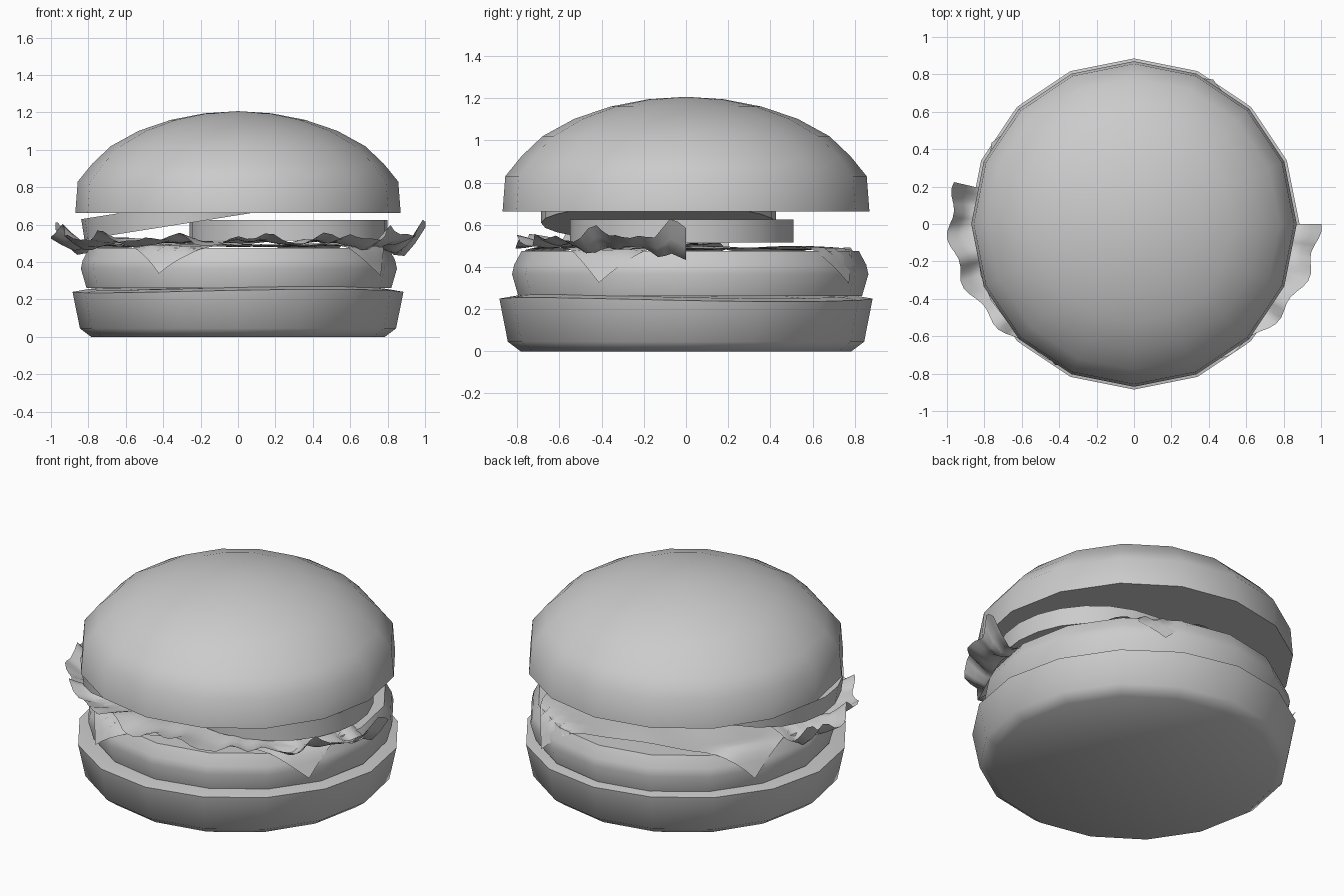
import bpy, bmesh, math
from math import sin, cos, pi, radians, hypot
from mathutils import Matrix

if "Cube" in bpy.data.objects:
    bpy.data.objects.remove(bpy.data.objects["Cube"])


def finish(name, bm, angle=50):
    bmesh.ops.recalc_face_normals(bm, faces=bm.faces)
    me = bpy.data.meshes.new(name)
    bm.to_mesh(me)
    bm.free()
    ob = bpy.data.objects.new(name, me)
    bpy.context.collection.objects.link(ob)
    bpy.ops.object.select_all(action='DESELECT')
    ob.select_set(True)
    bpy.context.view_layer.objects.active = ob
    bpy.ops.object.shade_smooth_by_angle(angle=radians(angle))
    return ob


def lathe(name, profile, sides=16, matrix=None, wobble=None, angle=60):
    """Spin (radius, z) points; a radius of 0 becomes a pole."""
    bm = bmesh.new()
    rings = []
    for r, z in profile:
        if r == 0:
            rings.append([bm.verts.new((0, 0, z))] * sides)
            continue
        ring = []
        for i in range(sides):
            a = 2 * pi * i / sides
            dz = wobble(r, z, a) if wobble else 0
            ring.append(bm.verts.new((r * cos(a), r * sin(a), z + dz)))
        rings.append(ring)
    for lo, hi in zip(rings, rings[1:]):
        for i in range(sides):
            j = (i + 1) % sides
            quad = list(dict.fromkeys((lo[i], lo[j], hi[j], hi[i])))
            bm.faces.new(quad)
    if matrix:
        bmesh.ops.transform(bm, matrix=matrix, verts=bm.verts)
    return finish(name, bm, angle)


def sheet(name, fn, nu, nv):
    """Open grid surface from fn(u, v), both 0..1."""
    bm = bmesh.new()
    g = [[bm.verts.new(fn(i / nu, j / nv)) for j in range(nv + 1)] for i in range(nu + 1)]
    for i in range(nu):
        for j in range(nv):
            bm.faces.new((g[i][j], g[i + 1][j], g[i + 1][j + 1], g[i][j + 1]))
    return finish(name, bm, 60)


# Bottom bun, with a slightly uneven cut face
def bun_wobble(r, z, a):
    return 0.01 * sin(2 * a + 3.6) if z > 0.2 else 0


lathe("bottom_bun", [(0, 0), (0.785, 0), (0.845, 0.045), (0.885, 0.245),
                     (0.80, 0.26), (0.45, 0.268), (0, 0.272)], wobble=bun_wobble)

# Patty
lathe("patty", [(0, 0.262), (0.815, 0.262), (0.845, 0.365), (0.835, 0.41), (0.80, 0.475), (0, 0.475)],
      matrix=Matrix.Translation((0.005, 0.02, 0)))


# Cheese slice: a turned square whose corners hang over the patty
def cheese(u, v):
    half, turn = 0.70, radians(16)
    x, y = half * (2 * u - 1), half * (2 * v - 1)
    x, y = x * cos(turn) - y * sin(turn), x * sin(turn) + y * cos(turn)
    r = hypot(x, y)
    z = 0.49 + 0.01 * sin(9 * x + 4 * y) * sin(7 * y - 2)
    if r > 0.8:
        over = r - 0.8
        s = (0.8 + 0.38 * over) / r
        x, y, z = x * s, y * s, z - 0.85 * over
    return x, y + 0.01, z


sheet("cheese_slice", cheese, 20, 20)


# Lettuce: ruffled crescent around the front, wildest at its two ends
def lettuce(u, v):
    t = radians(-196 + 196 * u)
    ends = abs(2 * u - 1) ** 1.5
    ruffle = 0.6 * sin(46 * u + 0.6) + 0.4 * sin(83 * u + 2.0) + 0.25 * sin(131 * u)
    k = 0.45 + 0.55 * v
    k += 0.02 * v * sin(64 * u + 1)
    x, y = 0.985 * k * cos(t), 0.80 * k * sin(t)
    z = 0.505 + v ** 2 * (0.035 + 0.01 * ends) * ruffle + 0.012 * v
    z += 0.006 * sin(30 * u + 9 * v)
    lip = max(0, (v - 0.8) / 0.2)
    z -= ends * 0.09 * max(0, sin(pi * min(1, max(0, (v - 0.55) / 0.45)))) * (0.6 + 0.4 * sin(40 * u))
    z += ends * 0.06 * lip
    return x, y, z


sheet("lettuce_leaf", lettuce, 72, 10)

# Tomato slices: one flat, one leaning on it
tomato = [(0, -0.055), (0.53, -0.055), (0.53, 0.055), (0, 0.055)]
lathe("tomato_slice_right", tomato, 24, Matrix.Translation((0.27, -0.02, 0.57)), angle=40)
lathe("tomato_slice_left", [(r * 1.05, z) for r, z in tomato], 24,
      Matrix.Translation((-0.28, -0.13, 0.662)) @ Matrix.Rotation(radians(-9), 4, 'Y'), angle=40)

# Top bun dome
lathe("top_bun", [(0, 0.663), (0.87, 0.663), (0.857, 0.83), (0.78, 0.925), (0.68, 1.02), (0.53, 1.102),
                  (0.36, 1.16), (0.18, 1.195), (0, 1.207)])
